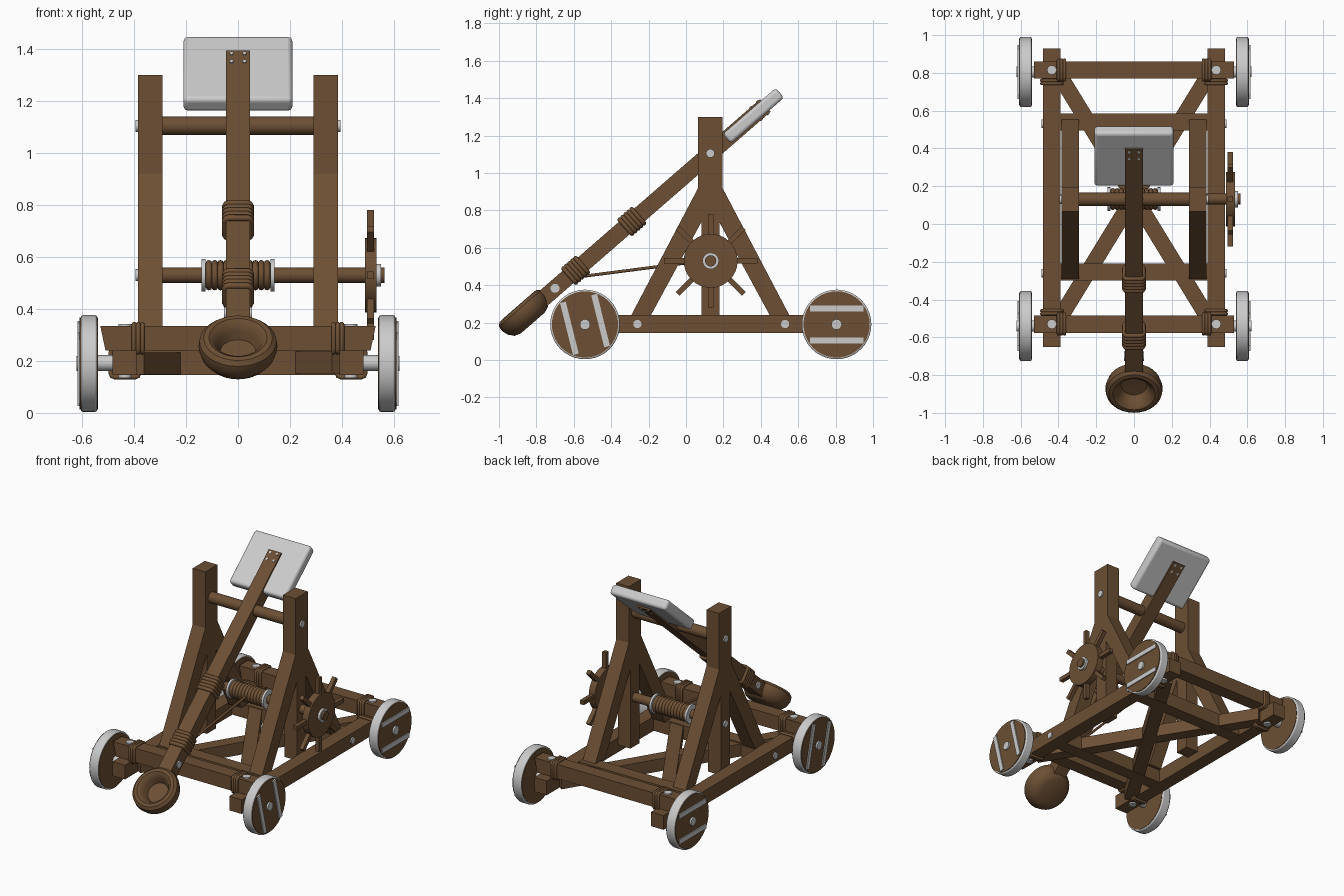
import bpy, bmesh
from math import radians, pi, sin, cos
from mathutils import Matrix, Vector

if "Cube" in bpy.data.objects:
    bpy.data.objects.remove(bpy.data.objects["Cube"])

def colour(name, rgb):
    m = bpy.data.materials.new(name)
    m.diffuse_color = (*rgb, 1)
    m.use_nodes = True
    m.node_tree.nodes["Principled BSDF"].inputs["Base Color"].default_value = m.diffuse_color
    return m

WOOD = colour("wood", (0.15, 0.078, 0.034))
ROPE = colour("rope", (0.16, 0.082, 0.035))
I = Matrix()
ARM = Matrix.Translation((0, 0.13, 1.105)) @ Matrix.Rotation(radians(41), 4, 'X')

def finish(name, bm, mat, M=I, bevel=0, smooth=False):
    bmesh.ops.recalc_face_normals(bm, faces=bm.faces)
    me = bpy.data.meshes.new(name)
    bm.to_mesh(me)
    bm.free()
    ob = bpy.data.objects.new(name, me)
    bpy.context.collection.objects.link(ob)
    ob.matrix_world = M
    if mat:
        me.materials.append(mat)
    if bevel:
        b = ob.modifiers.new("bevel", 'BEVEL')
        b.width, b.segments, b.limit_method = bevel, 3, 'ANGLE'
    if smooth:
        bpy.ops.object.select_all(action='DESELECT')
        ob.select_set(True)
        bpy.context.view_layer.objects.active = ob
        bpy.ops.object.shade_smooth_by_angle(angle=radians(35))
    return ob

def box(name, x, y, z, mat=WOOD, M=I, bevel=0):
    bm = bmesh.new()
    bmesh.ops.create_cube(bm, size=1)
    for v in bm.verts:
        v.co = [a + (b - a) * (c + 0.5) for (a, b), c in zip((x, y, z), v.co)]
    return finish(name, bm, mat, M, bevel, bevel > 0)

def prism(name, pts, axis, a, b, mat=WOOD):
    """Extrude a profile along x (points are y,z) or along y (points are x,z)."""
    put = (lambda p, t: (t, p[0], p[1])) if axis == 'x' else (lambda p, t: (p[0], t, p[1]))
    bm = bmesh.new()
    lo, hi = ([bm.verts.new(put(p, t)) for p in pts] for t in (a, b))
    bm.faces.new(lo)
    bm.faces.new(hi)
    for i in range(len(pts)):
        j = (i + 1) % len(pts)
        bm.faces.new((lo[i], lo[j], hi[j], hi[i]))
    return finish(name, bm, mat)

def rod(name, p, q, r, mat=None, M=I, seg=24, bevel=0):
    p, q = Vector(p), Vector(q)
    bm = bmesh.new()
    R = Matrix.Translation((p + q) / 2) @ (q - p).to_track_quat('Z', 'Y').to_matrix().to_4x4()
    bmesh.ops.create_cone(bm, cap_ends=True, segments=seg, radius1=r, radius2=r,
                          depth=(q - p).length, matrix=R)
    return finish(name, bm, mat, M, bevel, True)

def rope(name, paths, r, closed=True, M=I):
    cu = bpy.data.curves.new(name, 'CURVE')
    cu.dimensions = '3D'
    cu.bevel_depth, cu.bevel_resolution, cu.use_fill_caps = r, 2, True
    for pts in paths:
        s = cu.splines.new('POLY')
        s.points.add(len(pts) - 1)
        for sp, p in zip(s.points, pts):
            sp.co = (*p, 1)
        s.use_cyclic_u = closed
    cu.materials.append(ROPE)
    ob = bpy.data.objects.new(name, cu)
    bpy.context.collection.objects.link(ob)
    ob.matrix_world = M

def round_rect(a, b, c=0.014):
    """Outline of a rectangle (half sizes a, b) with rounded corners."""
    out = []
    for k, (sx, sy) in enumerate(((1, 1), (-1, 1), (-1, -1), (1, -1))):
        for t in (0, 45, 90):
            an = radians(90 * k + t)
            out.append((sx * (a - c) + c * cos(an), sy * (b - c) + c * sin(an)))
    return out

# Chassis: cross beams, middle beams and diagonal braces
for end, y in (("front", -0.53), ("rear", 0.815)):
    prism(end + "_cross_beam", [(-0.53, 0.335), (0.53, 0.335), (0.51, 0.24), (-0.51, 0.24)],
          'y', y - 0.046, y + 0.046)
for end, y in (("front", -0.255), ("rear", 0.54)):
    box(end + "_middle_beam", (-0.39, 0.39), (y - 0.045, y + 0.045), (0.146, 0.24))
for s in (-1, 1):
    T = Matrix.Translation((0, 0.143, 0)) @ Matrix.Rotation(s * radians(31.5), 4, 'Z')
    box("diagonal_brace", (-0.042, 0.042), (-0.76, 0.76), (0.15 + s * 0.002, 0.234 + s * 0.002), M=T)

for s, side in ((-1, "left"), (1, "right")):
    # Side rails with bolts
    box(side + "_rail", sorted((s * 0.39, s * 0.483)), (-0.65, 0.93), (0.145, 0.241))
    for y in (-0.26, 0.53):
        rod(side + "_rail_bolt", (s * 0.47, y, 0.192), (s * 0.491, y, 0.192), 0.022)

    # A-frame posts and legs
    x0, x1 = s * 0.29, s * 0.385
    prism(side + "_post", [(0.065, 1.3), (0.195, 1.3), (0.195, 0.92), (0.178, 0.89), (0.178, 0.2),
                           (0.082, 0.2), (0.082, 0.89), (0.065, 0.92)], 'x', x0, x1)
    leg = [(-0.295, 0.235), (-0.19, 0.235), (0.1, 0.77), (0.1, 0.92), (0.065, 0.92)]
    prism(side + "_front_leg", leg, 'x', x0, x1)
    prism(side + "_rear_leg", [(0.26 - y, z) for y, z in leg], 'x', x0, x1)
    rod(side + "_pivot_bolt", (s * 0.37, 0.13, 1.105), (s * 0.394, 0.13, 1.105), 0.023)

    for end, y, ang in (("front", -0.54, 104), ("rear", 0.805, 0)):
        nm = side + "_" + end
        yb, d = (-0.53, 1) if end == "front" else (0.815, -1)
        # Corner bolts and lashings
        rod(nm + "_corner_bolt", (s * 0.435, yb, 0.135), (s * 0.435, yb, 0.343), 0.025)
        rope(nm + "_beam_lashing", [[(s * x, yb + u, 0.287 + v) for u, v in round_rect(0.053, 0.055)]
                                    for x in (0.368, 0.384, 0.4)], 0.009)
        rope(nm + "_rail_lashing", [[(s * 0.435 + u, yb + d * k, 0.193 + v)
                                     for u, v in round_rect(0.054, 0.055)]
                                    for k in (0.055, 0.071)], 0.009)
        # Wheel: axle, tyre, wooden disc, straps, hub bolt
        rod(nm + "_axle", (s * 0.42, y, 0.192), (s * 0.56, y, 0.192), 0.03)
        rod(nm + "_tyre", (s * 0.542, y, 0.19), (s * 0.605, y, 0.19), 0.186, seg=40, bevel=0.008)
        rod(nm + "_wheel_disc", (s * 0.539, y, 0.19), (s * 0.61, y, 0.19), 0.177, WOOD, seg=40)
        rod(nm + "_hub_bolt", (s * 0.6, y, 0.19), (s * 0.621, y, 0.19), 0.028)
        W = Matrix.Translation((0, y, 0.19)) @ Matrix.Rotation(radians(ang), 4, 'X')
        for o in (-0.086, 0.086):
            box(nm + "_wheel_strap", sorted((s * 0.6, s * 0.617)), (-0.143, 0.143),
                (o - 0.016, o + 0.016), None, W)

# Pivot bar and windlass
rod("pivot_bar", (-0.383, 0.13, 1.105), (0.383, 0.13, 1.105), 0.036, WOOD)
rod("windlass_axle", (-0.38, 0.132, 0.53), (0.563, 0.132, 0.53), 0.03, WOOD)
rod("windlass_end_bolt", (-0.394, 0.132, 0.53), (-0.37, 0.132, 0.53), 0.023)
rod("windlass_drum", (-0.13, 0.132, 0.53), (0.13, 0.132, 0.53), 0.045, WOOD)
for s in (-1, 1):
    rod("drum_flange", (s * 0.125, 0.132, 0.53), (s * 0.14, 0.132, 0.53), 0.063)
rope("drum_rope", [[(-0.112 + 0.0224 * i, 0.132 + 0.046 * cos(k * pi / 12), 0.53 + 0.046 * sin(k * pi / 12))
                    for k in range(24)] for i in range(11)], 0.0125)
rope("pull_rope", [[(0, -0.6, 0.441), (0, 0.09, 0.53)]], 0.008, False)

# Hand wheel with eight spokes
rod("hand_wheel", (0.488, 0.132, 0.53), (0.534, 0.132, 0.53), 0.144, WOOD, seg=32)
rod("hand_wheel_washer", (0.52, 0.132, 0.53), (0.55, 0.132, 0.53), 0.044)
for i in range(8):
    S = Matrix.Translation((0, 0.132, 0.53)) @ Matrix.Rotation(i * pi / 4, 4, 'X')
    box("hand_wheel_spoke", (0.496, 0.524), (0.1, 0.25), (-0.014, 0.014), M=S)

# Throwing arm with counterweight plate
box("throwing_arm", (-0.047, 0.047), (-1.2, 0.39), (-0.044, 0.044), M=ARM)
box("counterweight", (-0.21, 0.21), (0.117, 0.493), (-0.034, 0.034), None, ARM, 0.018)
for x in (-0.025, 0.025):
    for y in (0.325, 0.372):
        rod("plate_nail", (x, y, -0.048), (x, y, 0.048), 0.008, M=ARM, seg=12)
rod("arm_bolt", (-0.054, -1.1, 0), (0.054, -1.1, 0), 0.024, M=ARM)
for nm, c in (("upper", -0.556), ("lower", -0.954)):
    rope(nm + "_arm_lashing", [[(u, c + 0.021 * i, v) for u, v in round_rect(0.05, 0.05)]
                               for i in (-2, -1, 0, 1, 2)], 0.0125, M=ARM)

# Cup, turned from a profile
bm = bmesh.new()
prof = [(0, -0.062), (0.085, -0.062), (0.118, -0.05), (0.142, -0.02), (0.152, 0.015), (0.148, 0.042),
        (0.132, 0.058), (0.112, 0.06), (0.094, 0.048), (0.08, 0.02), (0.068, -0.01), (0, -0.014)]
vs = [bm.verts.new((r, 0, z)) for r, z in prof]
es = [bm.edges.new(p) for p in zip(vs, vs[1:])]
bmesh.ops.spin(bm, geom=vs + es, cent=(0, 0, 0), axis=(0, 0, 1), angle=2 * pi, steps=32)
bmesh.ops.remove_doubles(bm, verts=bm.verts, dist=1e-4)
finish("cup", bm, WOOD, ARM @ Matrix.Translation((0, -1.312, 0)), smooth=True)
